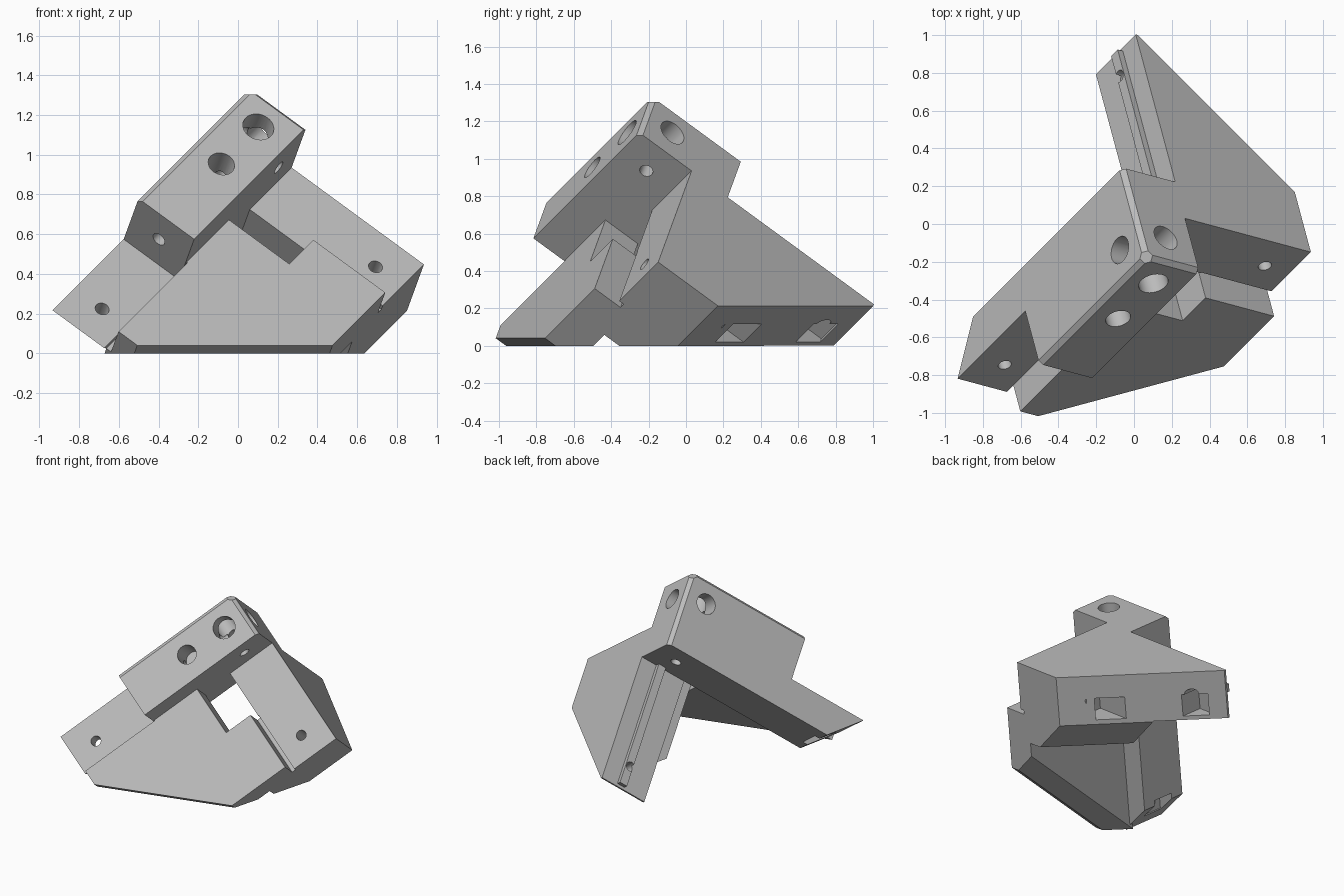
import bpy, bmesh, math
from mathutils import Matrix, Vector

old = bpy.data.objects.get("Cube")
if old:
    bpy.data.objects.remove(old, do_unlink=True)

# Three square arms run down from one apex, like a cube standing on its corner
S = 1 / math.sqrt(3)
APEX = Vector((0.065, -0.175, 1.345))
ARM_A = Vector((-S, -S, -S))
ARM_B = Vector((S / 2 - 0.5, S / 2 + 0.5, -S))
ARM_C = Vector((S / 2 + 0.5, S / 2 - 0.5, -S))
FRAME = Matrix((ARM_A, ARM_B, ARM_C)).transposed().to_4x4()
FRAME.translation = APEX

TUBE = 0.355      # side of the tube each arm holds
MID = TUBE / 2
DEEP = 0.6        # thickness behind the tube
END = 1.2         # end of the short arm
DIAG = 1.96       # limit of the sloped outer bands


def new_object(name, bm):
    bmesh.ops.recalc_face_normals(bm, faces=bm.faces)
    mesh = bpy.data.meshes.new(name)
    bm.to_mesh(mesh)
    bm.free()
    obj = bpy.data.objects.new(name, mesh)
    bpy.context.collection.objects.link(obj)
    return obj


def prism(axis, points, low, high):
    """Extrude a polygon, drawn in the other two axes, along one axis."""
    bm = bmesh.new()

    def ring(level):
        out = []
        for p in points:
            co = list(p)
            co.insert(axis, level)
            out.append(bm.verts.new(co))
        return out

    a, b = ring(low), ring(high)
    bm.faces.new(a)
    bm.faces.new(b[::-1])
    for i in range(len(a)):
        j = (i + 1) % len(a)
        bm.faces.new((a[i], b[i], b[j], a[j]))
    return new_object("helper", bm)


def box(u, v, w):
    return prism(0, [(v[0], w[0]), (v[1], w[0]), (v[1], w[1]), (v[0], w[1])], *u)


def drill(axis, centre, radius, low, high):
    ring = [(centre[0] + radius * math.cos(k * math.tau / 32),
             centre[1] + radius * math.sin(k * math.tau / 32)) for k in range(32)]
    return prism(axis, ring, low, high)


def beyond(normal, distance):
    """Large block filling everything below a plane."""
    n = Vector(normal).normalized()
    bm = bmesh.new()
    bmesh.ops.create_cube(bm, size=6)
    turn = n.to_track_quat('Z', 'Y').to_matrix().to_4x4()
    bmesh.ops.transform(bm, matrix=Matrix.Translation(n * (distance - 3)) @ turn, verts=bm.verts)
    return new_object("helper", bm)


def combine(target, tool, operation):
    mod = target.modifiers.new("combine", 'BOOLEAN')
    mod.operation, mod.solver, mod.object = operation, 'EXACT', tool
    bpy.context.view_layer.update()
    graph = bpy.context.evaluated_depsgraph_get()
    mesh = bpy.data.meshes.new_from_object(target.evaluated_get(graph))
    target.modifiers.clear()
    target.data = mesh
    bpy.data.objects.remove(tool, do_unlink=True)


# Core block at the apex
bracket = box((0, 0.98), (0, DEEP), (0, TUBE))
bracket.name = "corner_bracket"

solids = [
    # long arm plate with sloped end
    prism(2, [(0.5, TUBE), (1.6, TUBE), (DIAG - DEEP + 0.01, DEEP), (0.5, DEEP)], 0, TUBE),
    # upper web joining the back arm and the short arm
    prism(0, [(TUBE, 0.3), (TUBE, END), (DIAG - END, END), (1.59, DIAG - 1.59),
              (1.59, TUBE), (0.59, TUBE), (0.59, 0.3)], 0, 0.365),
    # thick block under the short arm
    prism(0, [(TUBE, 0.74), (TUBE, END), (DIAG - END, END), (DIAG - 0.74, 0.74)], 0.3, DEEP),
    # front web joining the long arm and the short arm
    prism(1, [(DEEP, 0.3), (DEEP, 0.74), (0.39, 0.74), (0.39, END), (0.85, END),
              (1.57, 0.48), (1.57, 0.36), (0.97, 0.36), (0.97, 0.3)], 0.21, 0.43),
    # front web root over the long arm plate
    box((0.9, 1.57), (0.37, 0.43), (0.33, 0.4)),
    # guide rib on the back arm
    box((0.125, 0.185), (0.59, 1.57), (TUBE - 0.035, 0.38)),
]
for s in solids:
    combine(bracket, s, 'UNION')

cuts = [
    # relief grooves beside the front web
    box((0.98, 1.7), (0.3, 0.385), (0.33, 0.36)),
    box((0.36, 0.39), (0.3, 0.385), (0.73, 1.3)),
    # nut pockets in the sloped ends
    box((0.17, 0.335), (0.82, 1.3), (0.87, 1.02)),
    box((0.17, 0.335), (1.37, 1.5), (0.43, 0.8)),
    box((1.33, 1.48), (0.47, 0.8), (0.1, 0.26)),
    # screw holes in the three arms
    drill(1, (1.41, MID), 0.036, 0.2, 0.8),
    drill(1, (0.19, 1.03), 0.036, 0.2, 0.9),
    drill(2, (0.165, 1.42), 0.034, 0.2, 0.8),
    # extra head recess in the core block
    drill(1, (0.5, MID), 0.068, -0.1, 0.22),
]
# Head recess and through hole along each arm axis
for axis, radius, far in ((0, 0.075, 1.1), (1, 0.08, 0.7), (2, 0.075, 0.5)):
    cuts.append(drill(axis, (MID, MID), radius, -0.1, 0.16))
    cuts.append(drill(axis, (MID, MID), 0.036, 0.1, far))
# Chamfered apex edges, flat tip and flat base
cuts += [beyond((1, 1, 0), 0.018), beyond((0, 1, 1), 0.018), beyond((1, 0, 1), 0.018),
         beyond((1, 1, 1), 0.043), beyond((-1, -1, -1), -APEX.z)]
for c in cuts:
    combine(bracket, c, 'DIFFERENCE')

# Stand the part on its base
bracket.data.transform(FRAME)
bracket.data.name = "corner_bracket"

grey = bpy.data.materials.new("plain_grey")
grey.use_nodes = True
colour = (0.5, 0.5, 0.5, 1)
grey.diffuse_color = colour
grey.node_tree.nodes["Principled BSDF"].inputs["Base Color"].default_value = colour
bracket.data.materials.clear()
bracket.data.materials.append(grey)
for poly in bracket.data.polygons:
    poly.material_index = 0

bpy.ops.object.select_all(action='DESELECT')
bracket.select_set(True)
bpy.context.view_layer.objects.active = bracket
bpy.ops.object.shade_smooth_by_angle(angle=math.radians(25))
